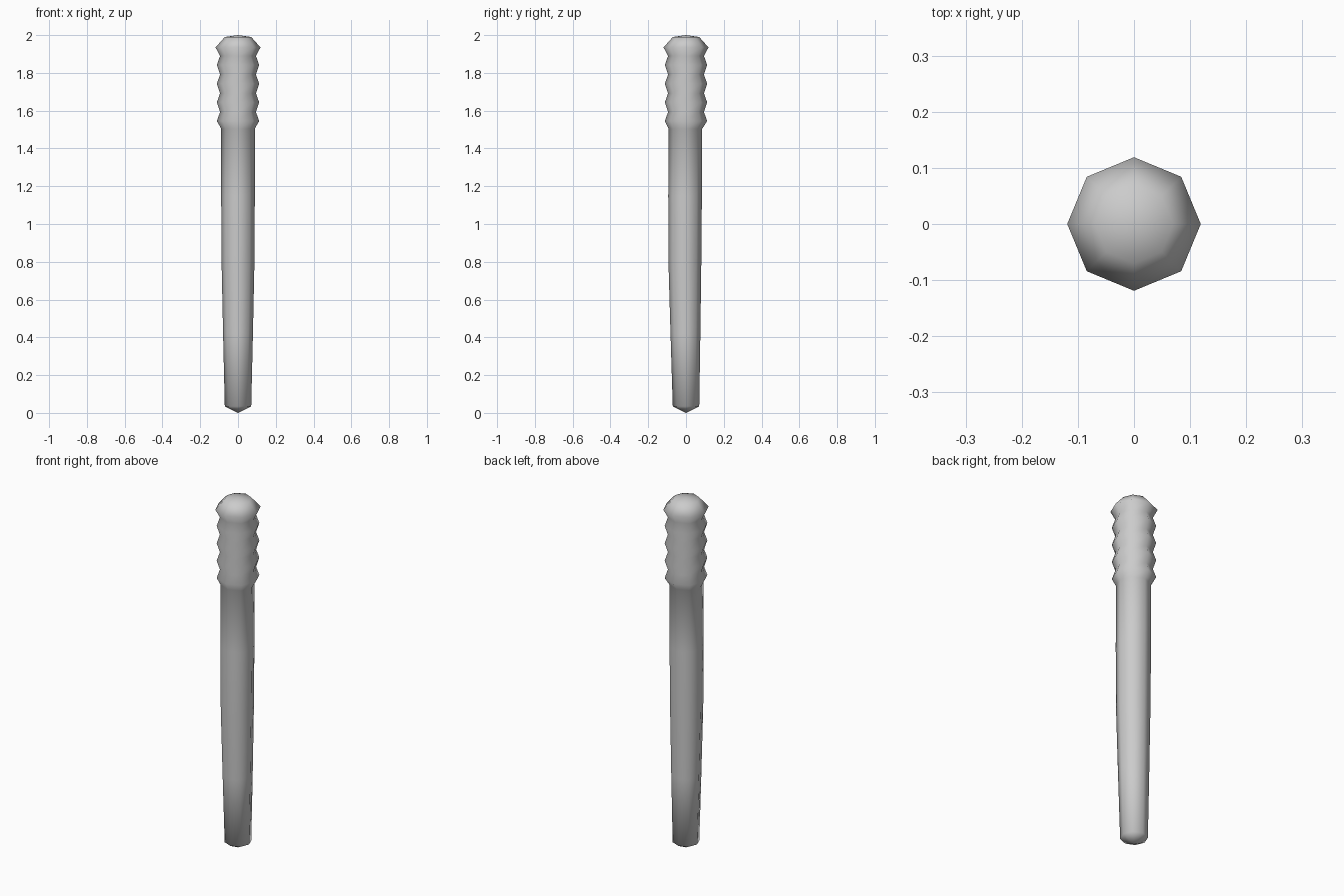
import bpy, bmesh, math

if "Cube" in bpy.data.objects:
    bpy.data.objects.remove(bpy.data.objects["Cube"])

SIDES = 8

# Rings of the baton from tip to pommel: (radius, z, y offset)
profile = [(0.070, 0.035, 0.0), (0.079, 0.42, -0.003), (0.087, 0.80, -0.006),
           (0.089, 1.15, -0.005), (0.089, 1.505, -0.003)]
# Ribbed grip: alternating ridges and grooves
for i in range(4):
    z = 1.545 + i * 0.099
    profile += [(0.112, z, 0.0), (0.095, z + 0.048, 0.0)]
# Flared, domed cap
profile += [(0.119, 1.935, 0.0), (0.070, 1.99, 0.0)]

bm = bmesh.new()
rings = []
for r, z, dy in profile:
    rings.append([bm.verts.new((r * math.cos(k * math.tau / SIDES),
                                r * math.sin(k * math.tau / SIDES) + dy, z))
                  for k in range(SIDES)])
tip = bm.verts.new((0, 0, 0))
top = bm.verts.new((0, 0, 2))
for k in range(SIDES):
    n = (k + 1) % SIDES
    for a, b in zip(rings, rings[1:]):
        bm.faces.new((a[k], a[n], b[n], b[k]))
    bm.faces.new((tip, rings[0][n], rings[0][k]))
    bm.faces.new((top, rings[-1][k], rings[-1][n]))
for f in bm.faces:
    f.smooth = True

mesh = bpy.data.meshes.new("ribbed_handle")
bm.to_mesh(mesh)
bm.free()
bpy.context.collection.objects.link(bpy.data.objects.new("ribbed_handle", mesh))
